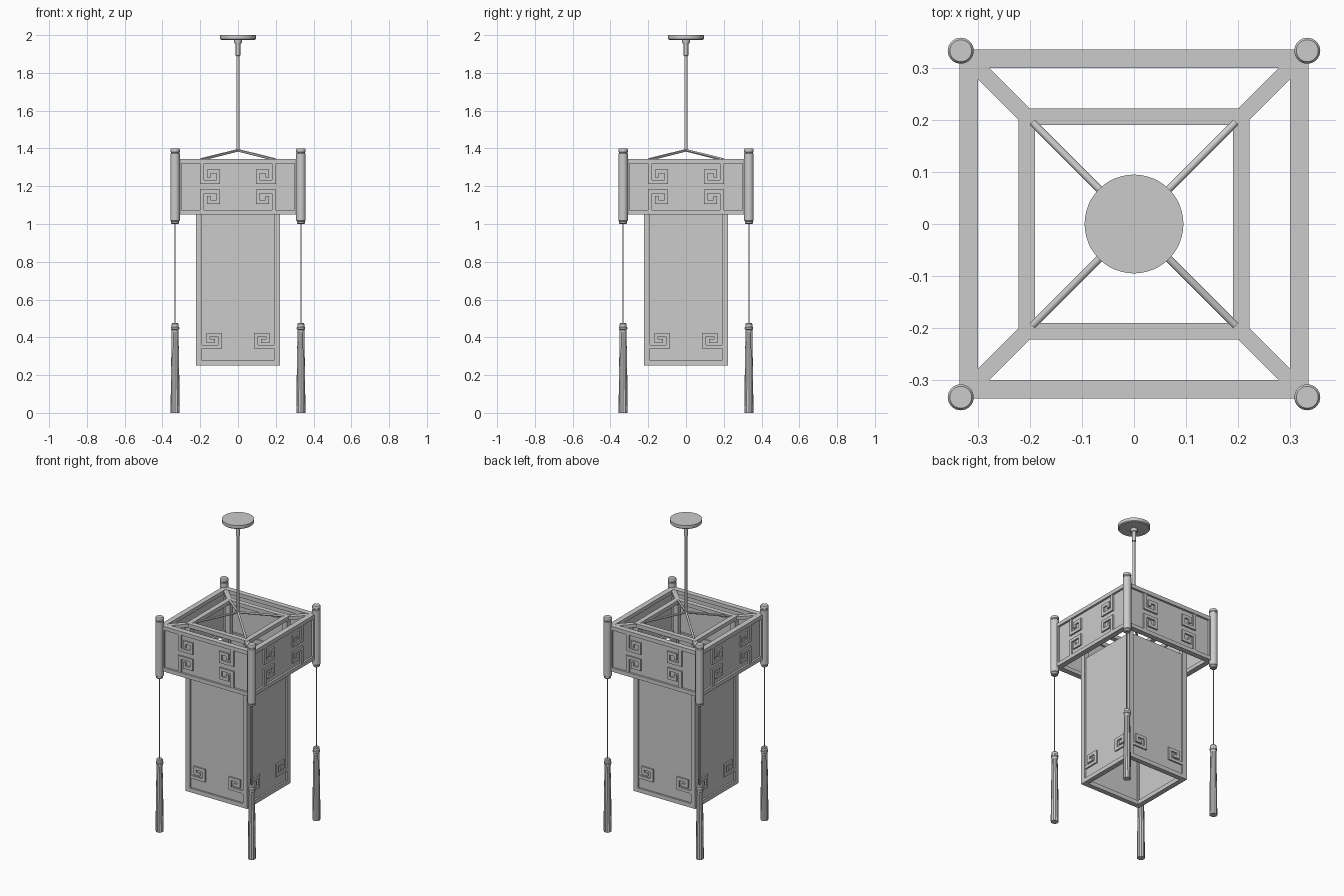
import bpy, bmesh
from math import pi, cos, sin
from mathutils import Vector, Matrix

if "Cube" in bpy.data.objects:
    bpy.data.objects.remove(bpy.data.objects["Cube"])

SIDES = ["front", "right", "back", "left"]
round_parts = []


def finish(name, bm, turn=0):
    bmesh.ops.recalc_face_normals(bm, faces=bm.faces[:])
    bmesh.ops.transform(bm, matrix=Matrix.Rotation(turn, 4, 'Z'), verts=bm.verts[:])
    me = bpy.data.meshes.new(name)
    bm.to_mesh(me)
    bm.free()
    ob = bpy.data.objects.new(name, me)
    bpy.context.collection.objects.link(ob)
    return ob


def add_box(bm, x0, x1, y0, y1, z0, z1):
    m = Matrix.Translation(((x0 + x1) / 2, (y0 + y1) / 2, (z0 + z1) / 2)) \
        @ Matrix.Diagonal((x1 - x0, y1 - y0, z1 - z0, 1))
    bmesh.ops.create_cube(bm, size=1, matrix=m)


def box(name, *b, turn=0):
    bm = bmesh.new()
    add_box(bm, *b)
    return finish(name, bm, turn)


def lathe(name, profile, x=0, y=0, n=24, flute=0):
    """Stack of rings (radius, z), optionally fluted, capped at both ends."""
    bm = bmesh.new()
    rings = []
    for r, z in profile:
        ring = []
        for i in range(n):
            a = 2 * pi * i / n
            k = r * (1 - flute * (i % 2))
            ring.append(bm.verts.new((x + k * cos(a), y + k * sin(a), z)))
        rings.append(ring)
    for a, b in zip(rings, rings[1:]):
        for i in range(n):
            j = (i + 1) % n
            bm.faces.new((a[i], a[j], b[j], b[i]))
    bm.faces.new(rings[0])
    bm.faces.new(rings[-1])
    ob = finish(name, bm)
    round_parts.append(ob)
    return ob


def rod(name, p, q, r, n=12):
    p, q = Vector(p), Vector(q)
    bm = bmesh.new()
    m = Matrix.Translation((p + q) / 2) @ (q - p).to_track_quat('Z', 'Y').to_matrix().to_4x4()
    bmesh.ops.create_cone(bm, cap_ends=True, segments=n, radius1=r, radius2=r,
                          depth=(q - p).length, matrix=m)
    round_parts.append(finish(name, bm))


def add_fret(bm, path, w, y0, y1):
    """Flat strip with mitred corners along an x-z path."""
    pts = [Vector(p) for p in path]
    left, right = [], []
    for i, p in enumerate(pts):
        dirs = []
        if i > 0:
            dirs.append((p - pts[i - 1]).normalized())
        if i < len(pts) - 1:
            dirs.append((pts[i + 1] - p).normalized())
        off = Vector((0, 0))
        for d in dirs:
            off += Vector((-d.y, d.x)) * w / 2
        left.append(p + off)
        right.append(p - off)
    loop = left + right[::-1]
    f = bm.faces.new([bm.verts.new((p.x, y0, p.y)) for p in loop])
    ext = bmesh.ops.extrude_face_region(bm, geom=[f])
    vs = [v for v in ext["geom"] if isinstance(v, bmesh.types.BMVert)]
    bmesh.ops.translate(bm, vec=(0, y1 - y0, 0), verts=vs)


# ceiling canopy and hanging rod
lathe("ceiling_canopy", [(0.018, 1.955), (0.02, 1.96), (0.02, 1.974), (0.09, 1.975),
                         (0.095, 1.98), (0.095, 2.0)], n=48)
lathe("hanging_rod", [(0.008, 1.385), (0.008, 1.89), (0.012, 1.891), (0.012, 1.96)], n=16)

# square spiral paths
UPPER = [(-.19, 1.322), (-.19, 1.223), (-.105, 1.223), (-.105, 1.278), (-.155, 1.278), (-.155, 1.247)]
LOWER = [(-.192, .35), (-.095, .35), (-.095, .414), (-.158, .414), (-.158, .38), (-.122, .38)]
MID = 1.1975

for k, side in enumerate(SIDES):
    t = k * pi / 2
    # upper box: rails, panel, four frets
    box(side + "_box_top_rail", -.30, .30, -.335, -.30, 1.32, 1.345, turn=t)
    box(side + "_box_bottom_rail", -.30, .30, -.335, -.30, 1.05, 1.075, turn=t)
    box(side + "_box_panel", -.302, .302, -.322, -.312, 1.07, 1.325, turn=t)
    bm = bmesh.new()
    for sx in (1, -1):
        add_fret(bm, [(sx * x, z) for x, z in UPPER], .02, -.332, -.32)
        add_fret(bm, [(sx * x, 2 * MID - z) for x, z in UPPER], .02, -.332, -.32)
    finish(side + "_box_frets", bm, t)
    # lower shade: rails, panel, two frets
    box(side + "_shade_top_rail", -.19, .19, -.222, -.19, 1.32, 1.345, turn=t)
    box(side + "_shade_bottom_rail", -.19, .19, -.222, -.19, .25, .277, turn=t)
    box(side + "_shade_panel", -.192, .192, -.211, -.201, .27, 1.1, turn=t)
    bm = bmesh.new()
    for sx in (1, -1):
        add_fret(bm, [(sx * x, z) for x, z in LOWER], .02, -.22, -.209)
    finish(side + "_shade_frets", bm, t)

# everything repeated at the four corners
for sx in (1, -1):
    for sy in (1, -1):
        c = ("back" if sy > 0 else "front") + ("_right" if sx > 0 else "_left")
        x, y = .333 * sx, .333 * sy
        a = .3175 * sx, .3175 * sy
        box(c + "_box_stile", a[0] - .0175, a[0] + .0175, a[1] - .0175, a[1] + .0175, 1.05, 1.345)
        s = .206 * sx, .206 * sy
        box(c + "_shade_stile", s[0] - .016, s[0] + .016, s[1] - .016, s[1] + .016, .25, 1.345)
        # turned post with end caps
        lathe(c + "_post", [(.017, 1.0), (.021, 1.004), (.021, 1.014), (.025, 1.018), (.025, 1.372),
                            (.022, 1.375), (.022, 1.379), (.025, 1.382), (.025, 1.394), (.021, 1.4)],
              x, y, 32)
        # tassel on a cord
        rod(c + "_cord", (x, y, .46), (x, y, 1.005), .003, 8)
        lathe(c + "_tassel_head", [(.017, .425), (.019, .43), (.019, .44), (.022, .443), (.022, .452),
                                   (.019, .455), (.019, .47), (.015, .475)], x, y)
        lathe(c + "_tassel_fringe", [(.024, 0), (.022, .2), (.018, .43)], x, y, 24, .1)
        # diagonal tie between the two frames
        bm = bmesh.new()
        add_box(bm, .30, .44, -.015, .015, 1.322, 1.343)
        finish(c + "_tie", bm, {(1, 1): 1, (-1, 1): 3, (-1, -1): 5, (1, -1): 7}[(sx, sy)] * pi / 4)
        # sloping hanger strut
        rod(c + "_strut", (0, 0, 1.39), (.195 * sx, .195 * sy, 1.342), .007)

# smooth the round parts, keeping edges sharp
bpy.ops.object.select_all(action='DESELECT')
for ob in round_parts:
    ob.select_set(True)
bpy.context.view_layer.objects.active = round_parts[0]
bpy.ops.object.shade_smooth_by_angle(angle=pi / 6)
